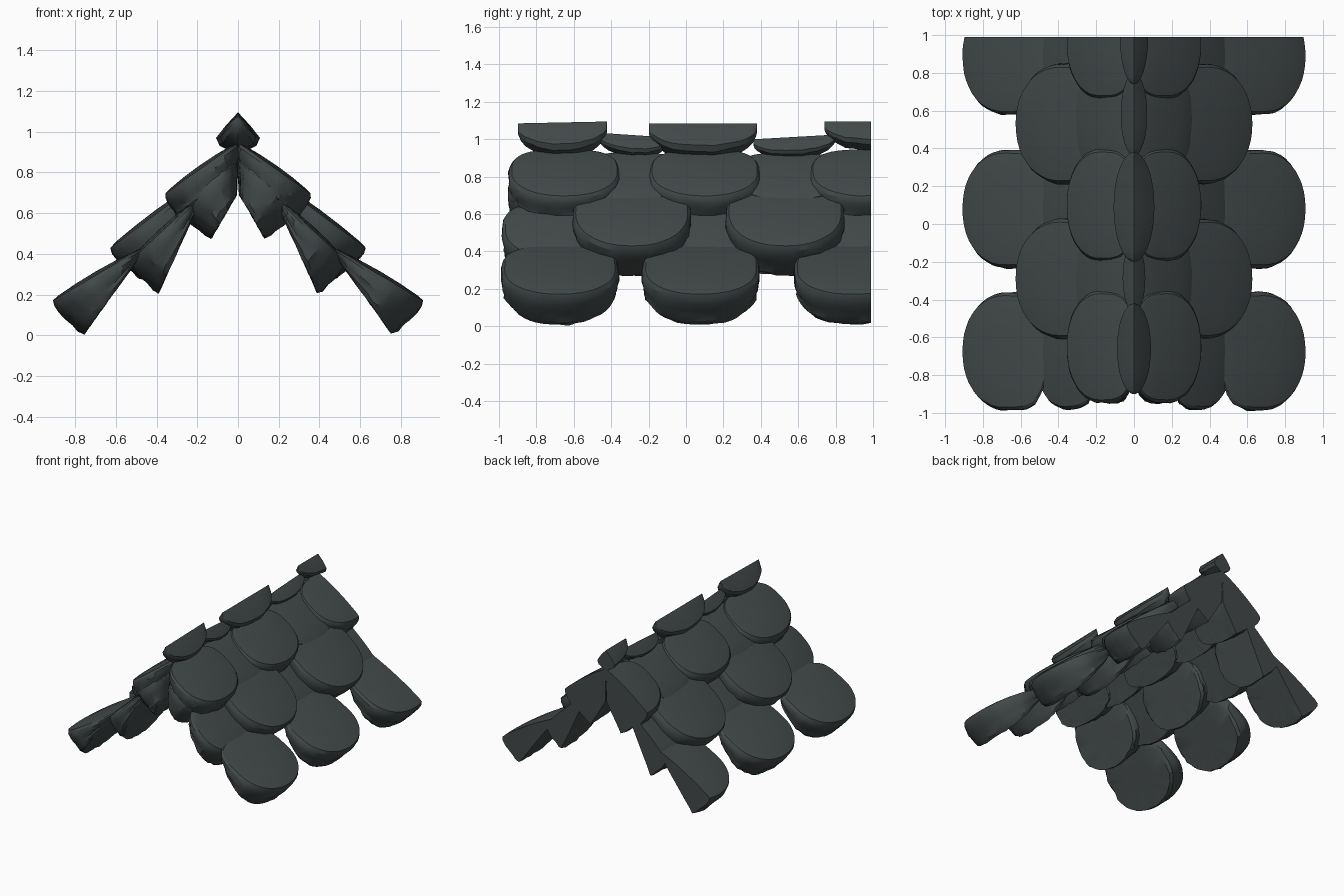
import bpy, bmesh, math, random
from mathutils import Vector

if "Cube" in bpy.data.objects:
    bpy.data.objects.remove(bpy.data.objects["Cube"])

random.seed(4)
BACK = 0.99          # the roof piece is sliced flat here

slate = bpy.data.materials.new("dark slate")
slate.diffuse_color = (0.055, 0.066, 0.066, 1)
slate.use_nodes = True
slate.node_tree.nodes["Principled BSDF"].inputs["Base Color"].default_value = slate.diffuse_color


def finish(bm, name):
    # slice the back end flat, close it and make the object
    geom = bm.verts[:] + bm.edges[:] + bm.faces[:]
    bmesh.ops.bisect_plane(bm, geom=geom, plane_co=(0, BACK, 0),
                           plane_no=(0, 1, 0), clear_outer=True)
    open_edges = [e for e in bm.edges if e.is_boundary]
    if open_edges:
        bmesh.ops.holes_fill(bm, edges=open_edges, sides=0)
    bmesh.ops.recalc_face_normals(bm, faces=bm.faces[:])
    me = bpy.data.meshes.new(name)
    bm.to_mesh(me)
    bm.free()
    me.materials.append(slate)
    ob = bpy.data.objects.new(name, me)
    bpy.context.collection.objects.link(ob)
    bpy.ops.object.select_all(action='DESELECT')
    ob.select_set(True)
    bpy.context.view_layer.objects.active = ob
    bpy.ops.object.shade_smooth_by_angle(angle=math.radians(28))


def bridge(bm, rings):
    for a, b in zip(rings, rings[1:]):
        n = len(a)
        for i in range(n):
            j = (i + 1) % n
            bm.faces.new((a[i], a[j], b[j], b[i]))


def spow(c, n):
    return math.copysign(abs(c) ** (2 / n), c)


def shingle(name, side, yc, half, section):
    # wedge-shaped rounded slate; section = top inner, top outer, bottom outer, bottom inner (x, z)
    ti, to, bo, bi = [Vector(p) for p in section]
    bm = bmesh.new()
    n = 44
    levels = [(0.45, 0.0, 0.0), (0.92, 0.0, 0.03), (0.98, 0.15, 0.035), (0.98, 0.32, 0.035),
              (1.01, 0.5, 0.03), (1.01, 0.7, 0.02), (0.99, 0.87, 0.01), (0.94, 0.98, 0.004),
              (0.8, 1.0, 0), (0.4, 1.0, 0)]

    def place(u, v, h, r):
        p = bi.lerp(bo, u).lerp(ti.lerp(to, u), h)
        dome = 0.014 * (1 - r * r) if h > 0.9 else 0
        return bm.verts.new((side * (p.x + dome * 0.5), yc + v * half, p.y + dome))

    rings = []
    chips = [random.uniform(0, 1) for _ in range(n)]      # chips shared through the rim
    for r, h, rough in levels:
        ring = []
        for i in range(n):
            a = 2 * math.pi * i / n
            c, s = math.cos(a), math.sin(a)
            k = 2.1 if c > 0 else 3.4
            rr = r * (1 - (chips[i] + random.uniform(-0.3, 0.6)) * rough)
            ring.append(place(0.5 + 0.5 * rr * spow(c, k), rr * spow(s, 2.15 if c > 0 else 2.8),
                              h + random.uniform(-1, 1) * rough * 0.8, r))
        rings.append(ring)
    bridge(bm, rings)
    for ring, h in ((rings[0], 0), (rings[-1], 1)):
        mid = place(0.5, 0, h, 0)
        for i in range(n):
            bm.faces.new((ring[i], ring[(i + 1) % n], mid))
    finish(bm, name)


def ridge_cap(name, y0, y1, z0, z1, width, depth):
    # boat-shaped cap with a straight crest and a curved keel
    bm = bmesh.new()
    rings = []
    n = 16
    for i in range(n + 1):
        s = -math.cos(math.pi * i / n) * 0.995
        f = math.sqrt(1 - s * s)
        t = (s + 1) / 2
        y, z = y0 + (y1 - y0) * t, z0 + (z1 - z0) * t
        w = width * f
        d = depth * (0.2 + 0.8 * f) * random.uniform(0.96, 1.03)
        pts = [(0, 0), (w * 0.55, -d * 0.28), (w, -d * 0.6), (w * 0.85, -d * 0.78), (0, -d),
               (-w * 0.85, -d * 0.78), (-w, -d * 0.6), (-w * 0.55, -d * 0.28)]
        rings.append([bm.verts.new((x, y, z + dz)) for x, dz in pts])
    bridge(bm, rings)
    bm.faces.new(rings[0])
    bm.faces.new(rings[-1])
    finish(bm, name)


# courses of slates: name, section, half width, centres along y
courses = [
    ("eave_slate", [(0.45, 0.44), (0.925, 0.165), (0.77, -0.01), (0.49, 0.37)],
     0.315, (-0.675, 0.08, 0.89)),
    ("middle_under_slate", [(0.20, 0.67), (0.54, 0.36), (0.40, 0.19), (0.20, 0.62)],
     0.31, (-0.675, 0.08, 0.89)),
    ("middle_slate", [(0.14, 0.79), (0.645, 0.42), (0.47, 0.25), (0.18, 0.66)],
     0.32, (-0.29, 0.53)),
    ("upper_under_slate", [(0.0, 0.88), (0.32, 0.62), (0.14, 0.465), (0.0, 0.70)],
     0.30, (-0.65, 0.10, 0.90)),
    ("upper_slate", [(-0.01, 0.955), (0.368, 0.69), (0.30, 0.57), (0.0, 0.80)],
     0.30, (-0.65, 0.10, 0.96)),
    ("upper_filler_slate", [(-0.01, 0.94), (0.325, 0.67), (0.15, 0.47), (0.0, 0.72)],
     0.31, (-0.29, 0.55)),
]
for name, section, half, centres in courses:
    for y in centres:
        for side, label in ((-1, "left"), (1, "right")):
            shingle(f"{name}_{label}", side, y, half, section)

# ridge caps, alternating tall and low
for y0, y1, z0, z1, w, d in [
        (-0.90, -0.42, 1.085, 1.095, 0.09, 0.19),
        (-0.47, -0.10, 1.035, 1.01, 0.06, 0.12),
        (-0.20, 0.38, 1.085, 1.085, 0.108, 0.20),
        (0.36, 0.80, 1.0, 1.025, 0.07, 0.12),
        (0.74, 1.25, 1.095, 1.095, 0.075, 0.16)]:
    ridge_cap("ridge_cap", y0, y1, z0, z1, w, d)
